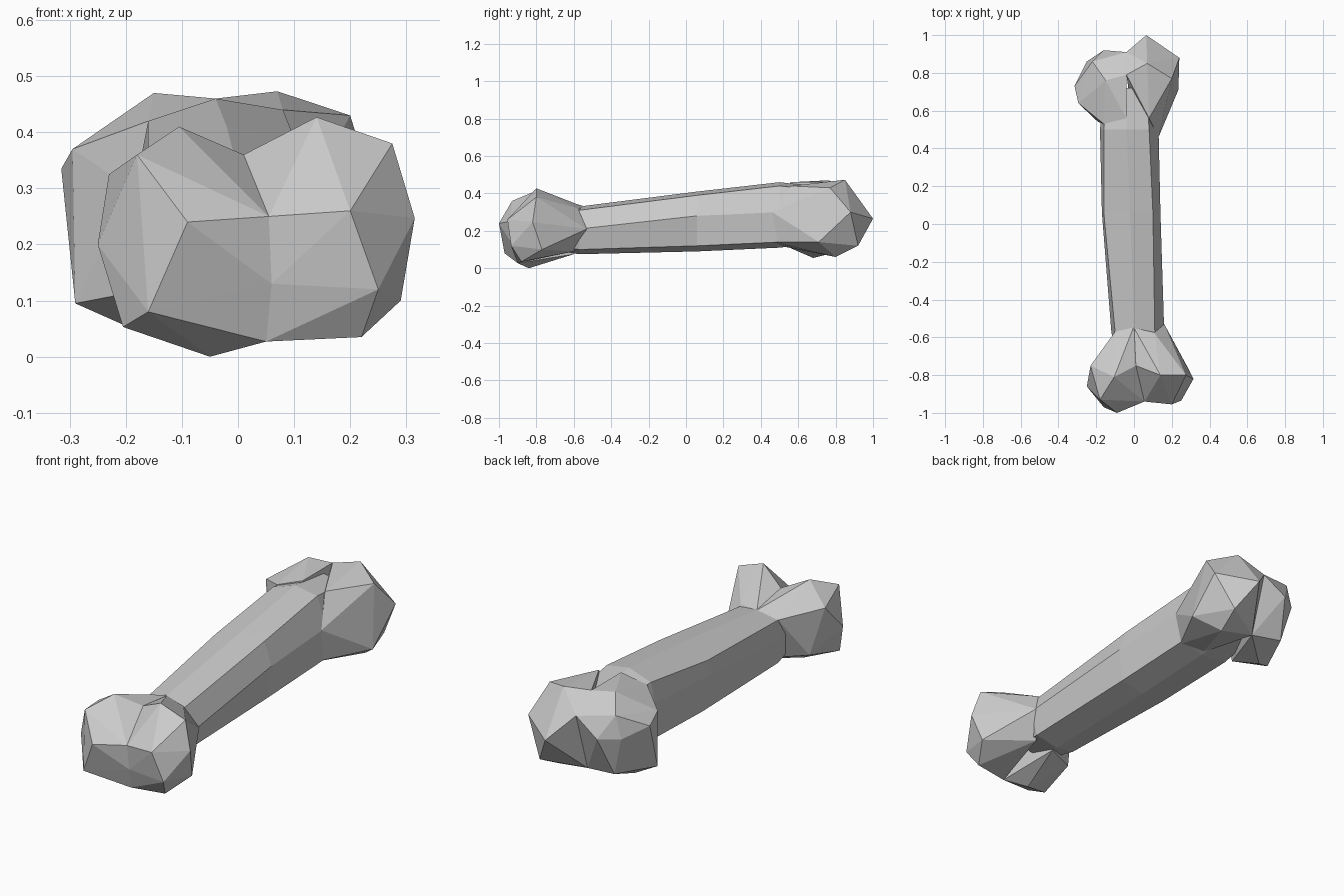
import bpy
import bmesh

default_cube = bpy.data.objects.get("Cube")
if default_cube:
    bpy.data.objects.remove(default_cube, do_unlink=True)

# One plain bone colour
bone_grey = bpy.data.materials.new("bone_grey")
bone_grey.use_nodes = True
colour = (0.6, 0.6, 0.6, 1)
bone_grey.diffuse_color = colour
bone_grey.node_tree.nodes["Principled BSDF"].inputs["Base Color"].default_value = colour


def finish(bm, name):
    """Turn a bmesh into a flat shaded object with outward normals."""
    bmesh.ops.recalc_face_normals(bm, faces=bm.faces[:])
    mesh = bpy.data.meshes.new(name)
    bm.to_mesh(mesh)
    bm.free()
    mesh.materials.append(bone_grey)
    obj = bpy.data.objects.new(name, mesh)
    bpy.context.scene.collection.objects.link(obj)
    return obj


def knob(name, points):
    """Faceted convex lump around points given in hundredths of a unit."""
    bm = bmesh.new()
    for point in points:
        bm.verts.new([value / 100 for value in point])
    hull = bmesh.ops.convex_hull(bm, input=bm.verts[:])
    loose = set(hull["geom_interior"]) | set(hull["geom_unused"])
    bmesh.ops.delete(bm, geom=[v for v in loose if isinstance(v, bmesh.types.BMVert)],
                     context="VERTS")
    return finish(bm, name)


def loft(name, sections):
    """Skin a chain of (y, [(x, z), ...]) cross-sections and cap both ends."""
    bm = bmesh.new()
    rings = [[bm.verts.new((x / 100, y / 100, z / 100)) for x, z in outline]
             for y, outline in sections]
    for ring, following in zip(rings, rings[1:]):
        for i in range(len(ring)):
            j = (i + 1) % len(ring)
            bm.faces.new((ring[i], ring[j], following[j], following[i]))
    bm.faces.new(rings[0])
    bm.faces.new(rings[-1])
    return finish(bm, name)


def shrink(outline, factor):
    """Pull a cross-section towards its centre, to bury an end in a knob."""
    cx = sum(x for x, z in outline) / len(outline)
    cz = sum(z for x, z in outline) / len(outline)
    return [(cx + (x - cx) * factor, cz + (z - cz) * factor) for x, z in outline]


# Eight-sided shaft, rising and thickening towards the back
front_section = [(11, 31), (16, 21), (12, 10), (0, 7.5), (-10, 9), (-12, 22), (-10, 30), (0, 33)]
middle_section = [(10, 39), (14, 28), (12, 12), (0, 9), (-13, 10), (-17, 29), (-16, 36), (-2, 41)]
back_section = [(8, 44), (13, 30), (12, 14), (0, 11), (-14, 12), (-18, 32), (-16, 42), (-4, 46)]
shaft = loft("bone", [
    (-72, shrink(front_section, 0.8)),
    (-57, front_section),
    (6, middle_section),
    (50, back_section),
    (72, shrink(back_section, 0.85)),
])

# Two rounded lumps side by side at the front end
front_right_knob = knob("front_right_knob", [
    (-9, -100, 24), (5.5, -94, 25), (6, -93, 13), (-16, -97, 8),
    (-25, -86, 20), (-18, -93, 36), (-23, -75, 32.5), (-10.5, -81, 41),
    (1, -75, 36), (5, -90, 2.7), (-5, -84, 0), (-20.5, -90, 5.3),
    (-18, -70, 10), (-12, -66, 25), (-10, -57, 30), (0, -54, 33), (0, -60, 7.5),
])
front_left_knob = knob("front_left_knob", [
    (5.5, -94, 25), (20, -95.5, 26), (6, -93, 13), (25, -93.5, 12),
    (1, -75, 36), (14, -80, 42.7), (27.5, -80, 38), (31.5, -82, 24.7),
    (29, -77, 10), (22, -88, 3.5), (5, -90, 2.7), (22, -67, 23),
    (11, -58, 32), (16, -53, 21), (10, -60, 9), (0, -55, 33),
])

# Ball-like head and the flatter outer lump at the back end
back_left_knob = knob("back_left_knob", [
    (6.5, 100, 26.5), (24, 88, 30), (20, 77, 43), (23.5, 71, 14),
    (7, 85, 47.3), (-4, 79, 46), (-4, 91, 38), (15, 92, 12),
    (13, 80, 6), (-4, 82, 9), (8, 56, 44), (13, 46, 30), (11, 47, 14), (0, 50, 12),
])
back_right_knob = knob("back_right_knob", [
    (-31.5, 73, 33.5), (-29.5, 64, 37), (-25, 86, 30), (-29, 63.5, 9.5),
    (-22, 86, 41), (-16, 92, 30), (-15, 76, 47), (-4, 79, 46),
    (-4, 91, 38), (-20, 68, 5.5), (-20, 84, 11), (-4, 82, 9),
    (-16, 53, 42), (-19, 54, 30), (-16, 53, 12), (-4, 56, 46),
])

# Fuse the knobs with the shaft into one skin
bpy.context.view_layer.objects.active = shaft
for part in (front_right_knob, front_left_knob, back_left_knob, back_right_knob):
    union = shaft.modifiers.new("fuse", "BOOLEAN")
    union.operation = "UNION"
    union.solver = "EXACT"
    union.object = part
    bpy.ops.object.modifier_apply(modifier=union.name)
    bpy.data.objects.remove(part, do_unlink=True)
